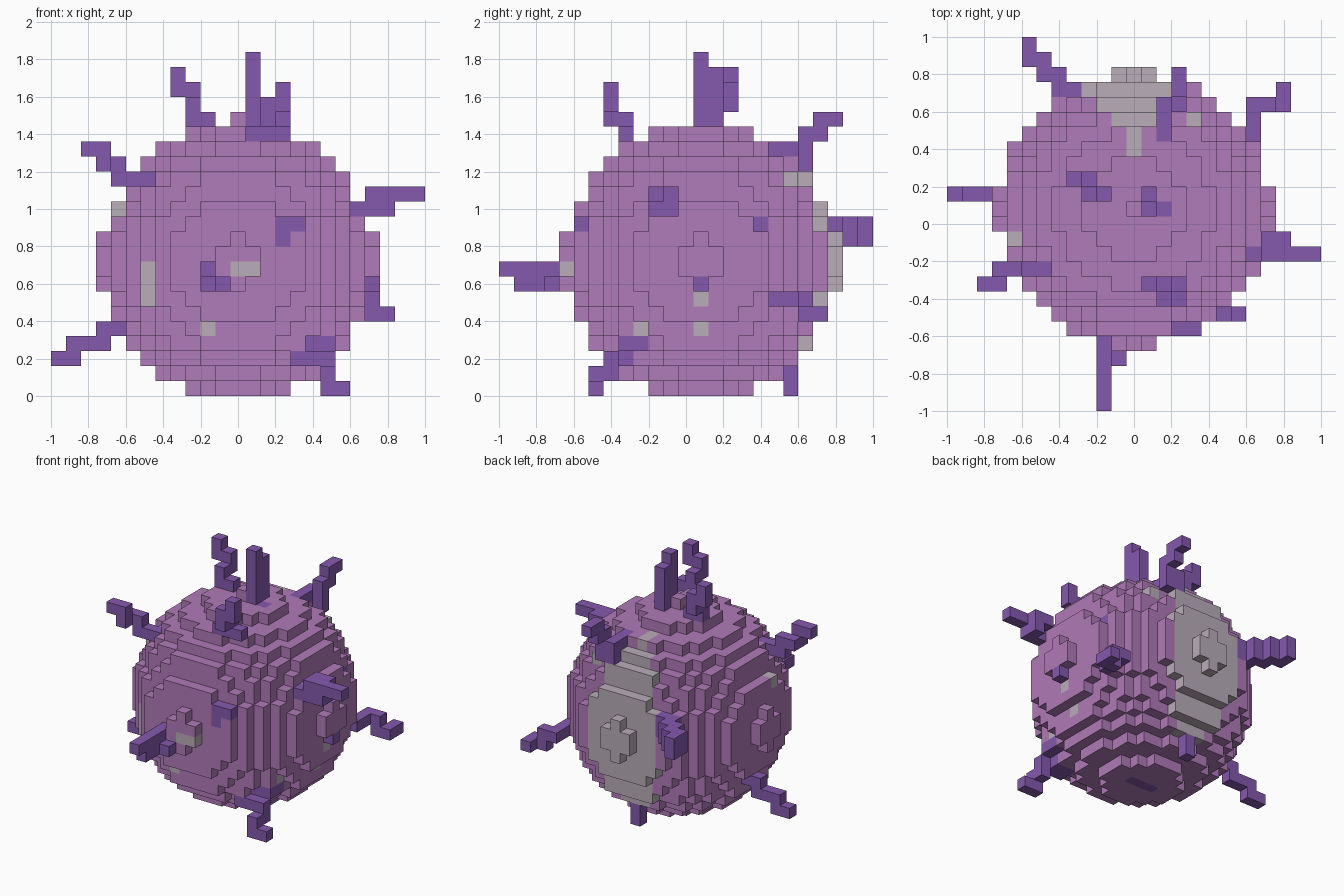
import bpy, bmesh
from mathutils import Vector

if "Cube" in bpy.data.objects:
    bpy.data.objects.remove(bpy.data.objects["Cube"])

S = 0.08                      # block size
R2 = 83.6                     # squared ball radius in blocks
CY, CZ = 1, 8.5               # ball centre in block indices


def material(name, *rgb):
    m = bpy.data.materials.new(name)
    m.diffuse_color = (*rgb, 1)
    m.use_nodes = True
    m.node_tree.nodes["Principled BSDF"].inputs["Base Color"].default_value = m.diffuse_color
    return m


MATS = [material("pink", 0.434, 0.197, 0.479),
        material("purple", 0.233, 0.100, 0.420),
        material("pale_grey", 0.485, 0.418, 0.485)]


def build(name, cells, colour, hidden=()):
    """Make the outer skin of a set of blocks; colour(cell) gives the material slot."""
    bm = bmesh.new()
    verts = {}

    def vert(p):
        key = tuple(round(c * 2) for c in p)
        if key not in verts:
            verts[key] = bm.verts.new((p.x * S, p.y * S, (p.z + 0.5) * S))
        return verts[key]

    for c in cells:
        for axis in range(3):
            for side in (-1, 1):
                d, u = Vector(), Vector()
                d[axis], u[(axis + 1) % 3] = side, 0.5
                n = tuple(int(a + b) for a, b in zip(c, d))
                if n in cells or n in hidden:
                    continue
                v = d.cross(u)
                mid = Vector(c) + d / 2
                f = bm.faces.new([vert(p) for p in (mid - u - v, mid + u - v,
                                                    mid + u + v, mid - u + v)])
                f.material_index = colour(c)
    me = bpy.data.meshes.new(name)
    bm.to_mesh(me)
    bm.free()
    for m in MATS:
        me.materials.append(m)
    bpy.context.collection.objects.link(bpy.data.objects.new(name, me))


def walk(*points, thick=0):
    """Blocks on a stepped path, going along x, then y, then z to each point."""
    pos = list(points[0])
    cells = {tuple(pos)}
    for target in points[1:]:
        for axis in range(3):
            while pos[axis] != target[axis]:
                pos[axis] += 1 if target[axis] > pos[axis] else -1
                cells.add(tuple(pos))
    return cells | {(i, j, k - thick) for i, j, k in cells}


# Ball of blocks with a small bump on top
body = {(i, j, k) for i in range(-9, 10) for j in range(-8, 11) for k in range(18)
        if i * i + (j - CY) ** 2 + (k - CZ) ** 2 <= R2}
body.add((0, 1, 18))

# Crooked spikes
spikes = {}


def spike(name, *points, thick=0):
    spikes[name] = walk(*points, thick=thick)


spike("top_spike", (1, 1, 17), (1, 2, 21), (1, 1, 17), (1, 1, 22))
spike("top_left_spike", (-2, 2, 18), (-3, 2, 19), (-3, 3, 20), (-4, 3, 21))
spike("top_front_spike", (3, -4, 17), (1, -4, 17), (2, -4, 18), (2, -5, 19), (3, -5, 20))
spike("top_back_spike", (2, 6, 16), (2, 8, 15), (3, 8, 17), (3, 9, 18), (3, 10, 18))
spike("back_left_spike", (-4, 9, 11), (-5, 10, 11), (-6, 11, 11), (-7, 12, 11), thick=1)
spike("right_spike", (8, -2, 12), (10, -1, 13), (9, -2, 13), (12, -2, 13))
spike("back_right_spike", (8, 6, 6), (8, 8, 6), (9, 8, 5), (10, 9, 5))
spike("left_low_spike", (-7, 2, 4), (-9, 2, 3), (-11, 2, 2), (-12, 2, 2))
spike("left_high_spike", (-6, -3, 14), (-8, -3, 15), (-9, -4, 16), (-10, -4, 16))
spike("front_spike", (-1, -9, 7), (-2, -8, 7), (-2, -11, 8), (-2, -8, 8), (-2, -12, 8))
spike("front_low_spike", (6, -4, 3), (5, -4, 2), (4, -5, 2), (6, -5, 1), (6, -6, 0), (7, -6, 0))
spike("back_low_spike", (0, 7, 0), (0, 7, 1))
spike("front_stub", (3, -7, 10), (3, -7, 11), (4, -7, 11))

# Painted blocks on the ball
purple_spots = walk((-1, 1, 0), (1, 1, 0)) | {(7, 5, 11), (9, 1, 7), (2, 1, 17), (6, -3, 3)}
purple_spots = purple_spots.union(*spikes.values())
grey_spots = walk((-6, -5, 6), (-6, -5, 8)) | walk((0, -8, 8), (1, -8, 8))
grey_spots |= {(-2, -6, 4), (8, 1, 6), (7, 1, 4), (6, -3, 4), (-8, -1, 12), (4, 7, 14)}


def body_colour(c):
    i, j, k = c
    if c in purple_spots:
        return 1
    if c in grey_spots:
        return 2
    # Tapering grey patch on the back
    if j >= 7 and abs(i) <= min(j - 6, 3):
        return 2
    return 2 if i == 0 and j >= 5 and k == 16 else 0


build("ball_body", body, body_colour)
for name, cells in spikes.items():
    build(name, cells - body, lambda c: 1, body)
